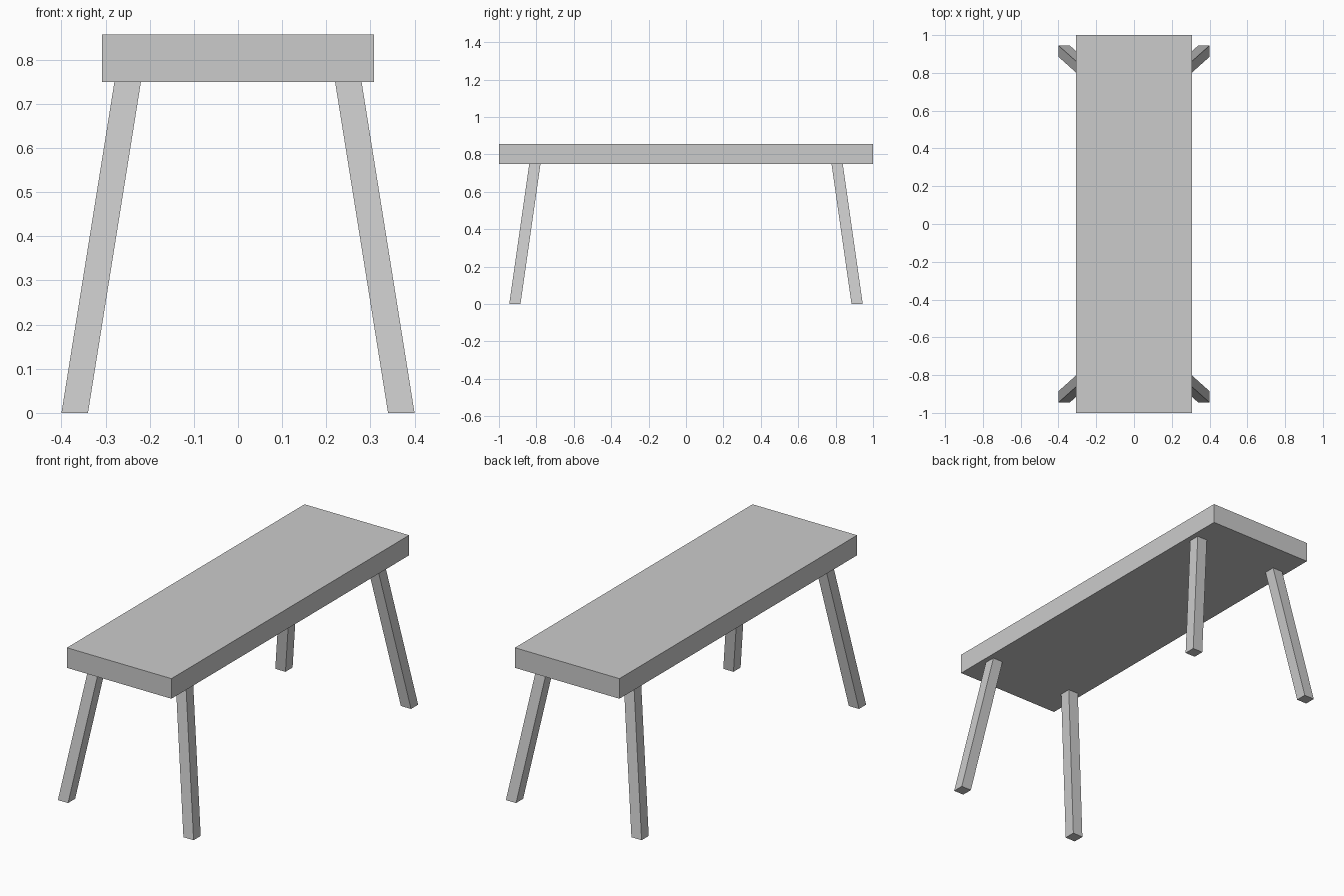
import bpy, bmesh
from mathutils import Vector

if "Cube" in bpy.data.objects:
    bpy.data.objects.remove(bpy.data.objects["Cube"])


def add_box(name, size, centre, shear=(0, 0)):
    """Box whose lower face is shifted by shear/2 and upper face by -shear/2."""
    bm = bmesh.new()
    bmesh.ops.create_cube(bm, size=1)
    for v in bm.verts:
        x, y, z = v.co
        v.co = Vector((x * size[0] - z * shear[0],
                       y * size[1] - z * shear[1],
                       z * size[2]))
    mesh = bpy.data.meshes.new(name)
    bm.to_mesh(mesh)
    bm.free()
    obj = bpy.data.objects.new(name, mesh)
    obj.location = centre
    bpy.context.collection.objects.link(obj)
    return obj


TOP_Z, UNDER_Z = 0.857, 0.75
LEG = 0.06
FOOT = (0.37, 0.915)    # leg centre at the floor
HEAD = (0.25, 0.808)    # leg centre under the slab

# Thick slab top
add_box("bench_top", (0.616, 2.0, TOP_Z - UNDER_Z), (0, 0, (TOP_Z + UNDER_Z) / 2))

# Four splayed legs, cut level at both ends
for side, sx in (("left", -1), ("right", 1)):
    for end, sy in (("front", -1), ("back", 1)):
        centre = (sx * (FOOT[0] + HEAD[0]) / 2, sy * (FOOT[1] + HEAD[1]) / 2, UNDER_Z / 2)
        splay = (sx * (FOOT[0] - HEAD[0]), sy * (FOOT[1] - HEAD[1]))
        add_box(f"{end}_{side}_leg", (LEG, LEG, UNDER_Z), centre, splay)
